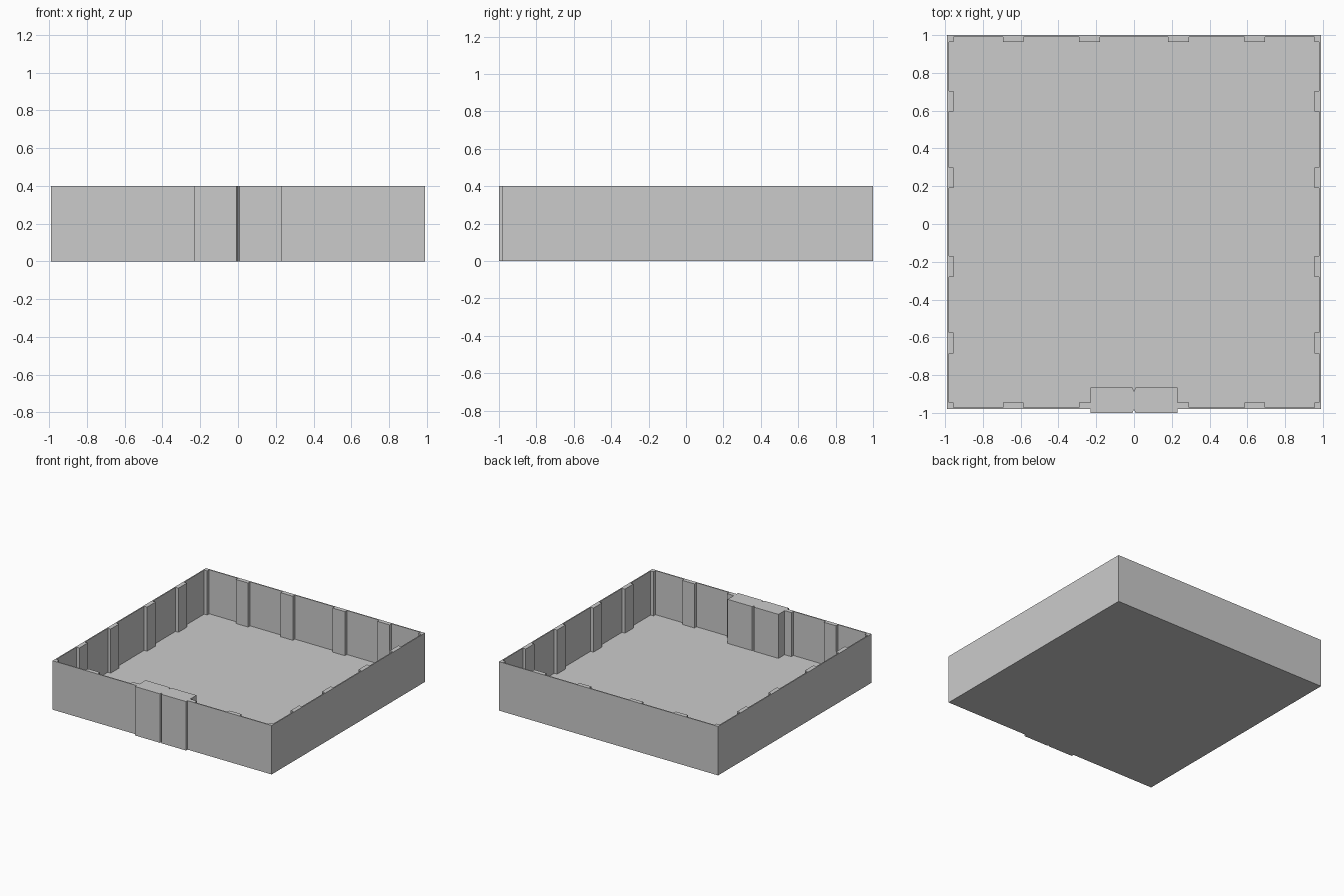
import bpy, bmesh

if "Cube" in bpy.data.objects:
    bpy.data.objects.remove(bpy.data.objects["Cube"])

H = 0.40        # wall height
HALF = 0.99     # half of the square plan
CY = 0.01       # plan centre in y
T = 0.009       # wall thickness
DEPTH = 0.035   # pilaster depth, measured from the outer face


def box(name, x0, x1, y0, y1, z0, z1):
    return prism(name, [(x0, y0), (x1, y0), (x1, y1), (x0, y1)], z0, z1)


def prism(name, outline, z0, z1):
    bm = bmesh.new()
    face = bm.faces.new([bm.verts.new((x, y, z0)) for x, y in outline])
    up = bmesh.ops.extrude_face_region(bm, geom=[face])["geom"]
    bmesh.ops.translate(bm, vec=(0, 0, z1 - z0),
                        verts=[v for v in up if isinstance(v, bmesh.types.BMVert)])
    bmesh.ops.recalc_face_normals(bm, faces=bm.faces)
    mesh = bpy.data.meshes.new(name)
    bm.to_mesh(mesh)
    bm.free()
    obj = bpy.data.objects.new(name, mesh)
    bpy.context.collection.objects.link(obj)
    return obj


# floor slab
e = HALF - 0.001
box("floor", -e, e, CY - e, CY + e, 0, 0.04)

# perimeter walls
lo, hi = CY - HALF, CY + HALF
box("back_wall", -HALF, HALF, hi - T, hi, 0, H)
box("front_wall", -HALF, HALF, lo, lo + T, 0, H)
for s, side in ((-1, "left"), (1, "right")):
    xs = sorted((s * (HALF - T), s * HALF))
    box(side + "_wall", *xs, lo + T, hi - T, 0, H)

# pilasters along the inside of every wall, and corner posts
a, b = HALF - DEPTH, HALF - 0.002
for c in (-0.64, -0.235, 0.235, 0.64):
    for s in (-1, 1):
        near, far = sorted((s * a, s * b))
        box("side_pilaster", near, far, CY + c - 0.055, CY + c + 0.055, 0.02, H)
        box("end_pilaster", c - 0.055, c + 0.055, CY + near, CY + far, 0.02, H)
for sx in (-1, 1):
    for sy in (-1, 1):
        xs = sorted((sx * a, sx * b))
        ys = sorted((sy * a, sy * b))
        box("corner_post", *xs, CY + ys[0], CY + ys[1], 0.02, H)

# gate block with a centre seam on both faces
half_gate = [(0.007, -1.0), (0.23, -1.0), (0.23, -0.865),
             (0.008, -0.865), (0, -0.888)]
mirrored = [(-x, y) for x, y in reversed(half_gate[:-1])]
prism("gate", [(0, -0.98)] + half_gate + mirrored, 0, H)
